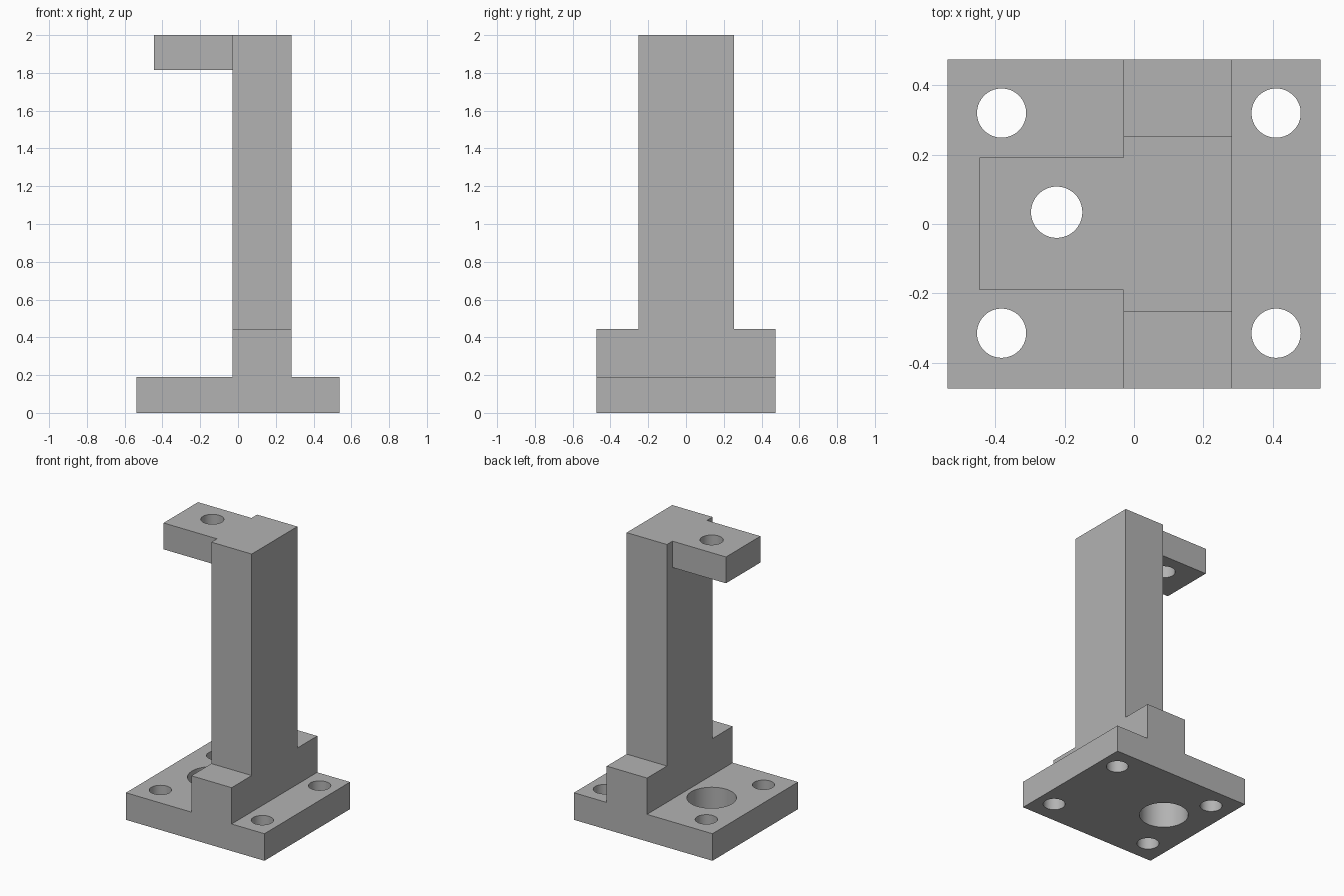
import bpy, bmesh, math
from mathutils import Matrix

cube = bpy.data.objects.get("Cube")
if cube:
    bpy.data.objects.remove(cube, do_unlink=True)

# Single flat colour
grey = bpy.data.materials.new("plain grey")
grey.use_nodes = True
colour = (0.45, 0.45, 0.45, 1)
grey.diffuse_color = colour
grey.node_tree.nodes["Principled BSDF"].inputs["Base Color"].default_value = colour


def make_object(name, bm):
    bmesh.ops.recalc_face_normals(bm, faces=bm.faces)
    mesh = bpy.data.meshes.new(name)
    bm.to_mesh(mesh)
    bm.free()
    mesh.materials.append(grey)
    obj = bpy.data.objects.new(name, mesh)
    bpy.context.collection.objects.link(obj)
    return obj


def extrude_profile(name, points, y0, y1):
    """Extrude an x-z outline from y0 to y1."""
    bm = bmesh.new()
    face = bm.faces.new([bm.verts.new((x, y0, z)) for x, z in points])
    ext = bmesh.ops.extrude_face_region(bm, geom=[face])["geom"]
    bmesh.ops.translate(bm, vec=(0, y1 - y0, 0),
                        verts=[v for v in ext if isinstance(v, bmesh.types.BMVert)])
    return make_object(name, bm)


def box(name, x0, x1, y0, y1, z0, z1):
    return extrude_profile(name, [(x0, z0), (x1, z0), (x1, z1), (x0, z1)], y0, y1)


def cylinder(name, x, y, radius, z0, z1):
    bm = bmesh.new()
    bmesh.ops.create_cone(bm, cap_ends=True, segments=64, radius1=radius, radius2=radius,
                          depth=z1 - z0, matrix=Matrix.Translation((x, y, (z0 + z1) / 2)))
    return make_object(name, bm)


def combine(target, tool, operation):
    tool.hide_render = True
    mod = target.modifiers.new(operation.lower(), 'BOOLEAN')
    mod.operation = operation
    mod.solver = 'EXACT'
    mod.object = tool
    bpy.context.view_layer.objects.active = target
    bpy.ops.object.modifier_apply(modifier=mod.name)
    bpy.data.objects.remove(tool, do_unlink=True)


BASE_X, BASE_Y, BASE_TOP = 0.538, 0.475, 0.19
COL_X0, COL_X1, STEP_TOP, TOP = -0.03, 0.283, 0.445, 2.0

# Base plate with the raised cross block
bracket = extrude_profile("mounting_bracket", [
    (-BASE_X, 0), (BASE_X, 0), (BASE_X, BASE_TOP), (COL_X1, BASE_TOP),
    (COL_X1, STEP_TOP), (COL_X0, STEP_TOP), (COL_X0, BASE_TOP), (-BASE_X, BASE_TOP),
], -BASE_Y, BASE_Y)

# Upright column and the narrower top arm
column = box("column", COL_X0, COL_X1, -0.252, 0.254, 0.3, TOP)
arm = box("arm", -0.445, 0.1, -0.19, 0.192, 1.815, TOP)
combine(column, arm, 'UNION')
combine(bracket, column, 'UNION')

# Merge the flush faces
bm = bmesh.new()
bm.from_mesh(bracket.data)
bmesh.ops.dissolve_limit(bm, angle_limit=math.radians(1), verts=bm.verts, edges=bm.edges)
bm.to_mesh(bracket.data)
bm.free()

# Four corner bolt holes
for x in (-0.382, 0.41):
    for y in (-0.315, 0.32):
        combine(bracket, cylinder("bolt_cutter", x, y, 0.071, -0.1, 0.3), 'DIFFERENCE')

# Large base bore with the smaller arm hole above it
combine(bracket, cylinder("bore_cutter", -0.223, 0.034, 0.158, -0.1, 0.3), 'DIFFERENCE')
combine(bracket, cylinder("arm_cutter", -0.223, 0.034, 0.074, 1.7, 2.1), 'DIFFERENCE')

# Smooth hole walls, sharp edges elsewhere
bpy.ops.object.select_all(action='DESELECT')
bracket.select_set(True)
bpy.context.view_layer.objects.active = bracket
bpy.ops.object.shade_smooth_by_angle(angle=math.radians(30))
